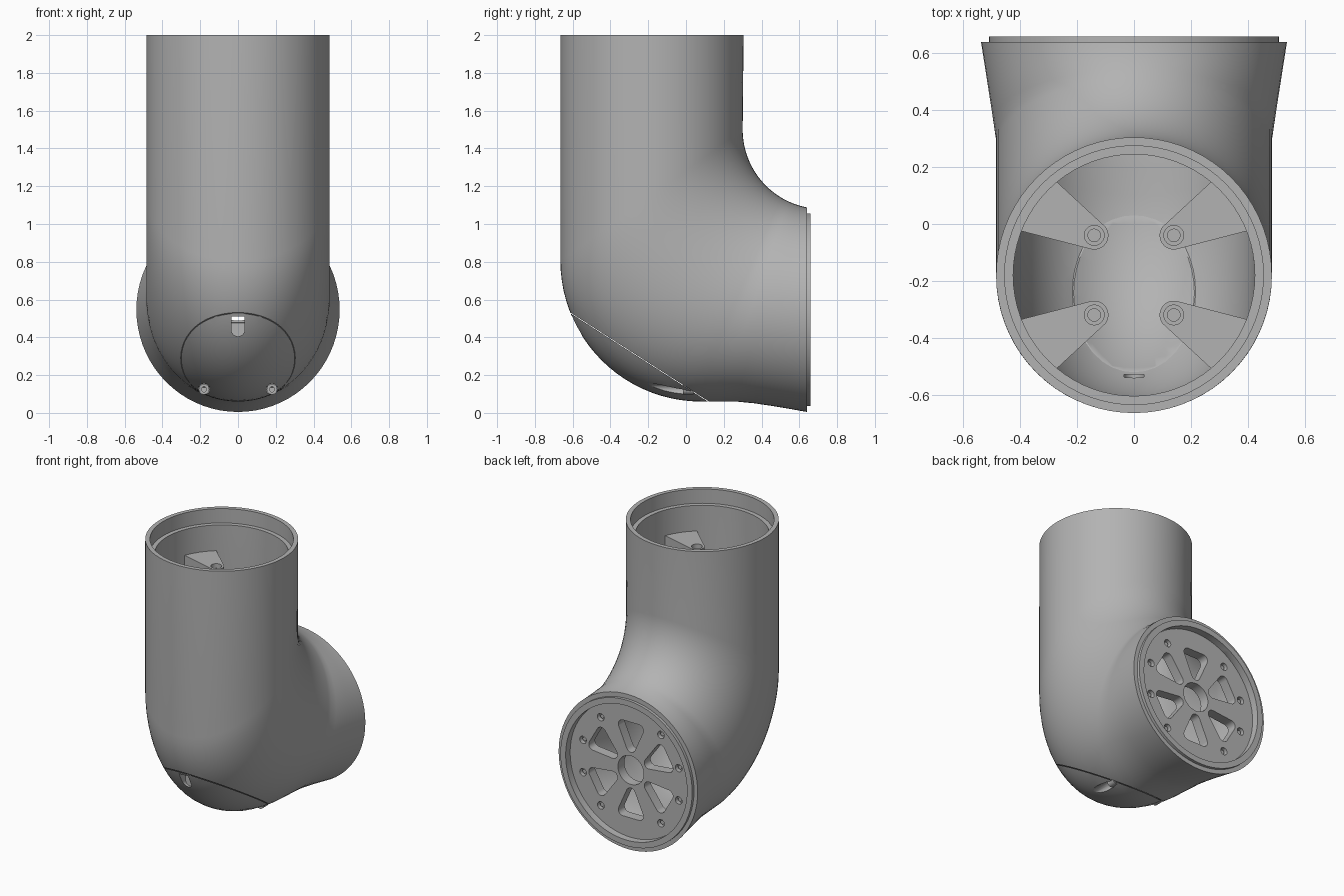
import bpy, bmesh
from math import sin, cos, radians, pi
from mathutils import Vector

cube = bpy.data.objects.get("Cube")
if cube:
    bpy.data.objects.remove(cube, do_unlink=True)

grey = bpy.data.materials.new("plain_grey")
grey.use_nodes = True
COLOUR = (0.45, 0.45, 0.45, 1)
grey.diffuse_color = COLOUR
grey.node_tree.nodes["Principled BSDF"].inputs["Base Color"].default_value = COLOUR

SIDES = 72
TUBE_Y, FLANGE_Z = -0.18, 0.546


def finish(name, bm):
    bmesh.ops.recalc_face_normals(bm, faces=bm.faces[:])
    mesh = bpy.data.meshes.new(name)
    bm.to_mesh(mesh)
    bm.free()
    obj = bpy.data.objects.new(name, mesh)
    obj.data.materials.append(grey)
    bpy.context.collection.objects.link(obj)
    return obj


def activate(obj):
    bpy.ops.object.select_all(action="DESELECT")
    obj.select_set(True)
    bpy.context.view_layer.objects.active = obj


def prisms(name, outlines, axis, a, b):
    """Extrude one or more flat outlines along an axis from a to b."""
    place = {"x": lambda u, v, h: (h, u, v),
             "y": lambda u, v, h: (u, h, v),
             "z": lambda u, v, h: (u, v, h)}[axis]
    bm = bmesh.new()
    for pts in outlines:
        low = [bm.verts.new(place(u, v, a)) for u, v in pts]
        high = [bm.verts.new(place(u, v, b)) for u, v in pts]
        bm.faces.new(low)
        bm.faces.new(high)
        for i in range(len(pts)):
            j = (i + 1) % len(pts)
            bm.faces.new((low[i], low[j], high[j], high[i]))
    return finish(name, bm)


def cut(target, outlines, axis, a, b):
    cutter = prisms("cutter", outlines, axis, a, b)
    cutter.hide_render = True
    mod = target.modifiers.new("cut", "BOOLEAN")
    mod.operation, mod.solver, mod.object = "DIFFERENCE", "EXACT", cutter
    activate(target)
    bpy.ops.object.modifier_apply(modifier=mod.name)
    bpy.data.objects.remove(cutter, do_unlink=True)


def smooth(obj):
    activate(obj)
    bpy.ops.object.shade_smooth_by_angle(angle=radians(30))


def arc(cx, cy, r, start, end, n):
    angles = [radians(start + (end - start) * i / n) for i in range(n + 1)]
    return [(cx + r * cos(t), cy + r * sin(t)) for t in angles]


def circle(cx, cy, r, n=24):
    return arc(cx, cy, r, 0, 360, n)[:-1]


# Elbow shell: each ring spans an outer-bend point and an inner-bend point
def section(outer, inner, width, inset=0.0):
    o, i = Vector((0, *outer)), Vector((0, *inner))
    mid, half = (o + i) / 2, (i - o) / 2
    half *= (half.length - inset) / half.length
    side = Vector((width - inset, 0, 0))
    return [mid + half * cos(2 * pi * k / SIDES) + side * sin(2 * pi * k / SIDES)
            for k in range(SIDES)]


def tube_ring(z, r):
    return section((TUBE_Y - r, z), (TUBE_Y + r, z), r)


def flange_ring(y, r):
    return section((y, FLANGE_Z - r), (y, FLANGE_Z + r), r)


def inner_bend(deg):
    return (0.72 - 0.42 * cos(radians(deg)), 1.5 - 0.42 * sin(radians(deg)))


bends = []
STEPS, FLARE = 22, 6
for k in range(STEPS + 1):
    t = k / STEPS
    a = t * pi / 2
    bends.append(((0.08 - 0.745 * cos(a), 0.805 - 0.745 * sin(a)), inner_bend(62 * t), 0.485))
for k in range(1, FLARE + 1):
    s = k / FLARE
    y = 0.08 + 0.56 * s
    drop = max(0, (y - 0.28) / 0.36) ** 1.2
    bends.append(((y, 0.06 - 0.055 * drop), inner_bend(62 + 17 * s), 0.485 + 0.053 * s))

loops = [tube_ring(2.0, 0.485)]
loops += [section(*b) for b in bends]
loops += [flange_ring(0.64, 0.51), flange_ring(0.66, 0.51),
          flange_ring(0.66, 0.47), flange_ring(0.61, 0.47)]
loops += [section(*b, inset=0.06) for b in reversed(bends[:-2])]
loops += [tube_ring(1.9, 0.425), tube_ring(1.9, 0.455), tube_ring(2.0, 0.455)]

bm = bmesh.new()
rows = [[bm.verts.new(p) for p in loop] for loop in loops]
for r, row in enumerate(rows):
    nxt = rows[(r + 1) % len(rows)]
    for k in range(SIDES):
        j = (k + 1) % SIDES
        bm.faces.new((row[k], row[j], nxt[j], nxt[k]))
shell = finish("elbow_shell", bm)

# Front slot, screw recesses and the seam of the lower front cap
slot = arc(0, 0.44, 0.035, 180, 360, 12) + [(0.035, 0.51), (-0.035, 0.51)]
cut(shell, [slot], "y", -0.8, -0.53)
cut(shell, [circle(s * 0.18, 0.125, 0.03) for s in (-1, 1)], "y", -0.5, 0)
cut(shell, [[(-0.8, 0.648), (0.2, 0.006), (0.2, 0.01), (-0.8, 0.652)]], "x", -0.6, 0.6)
smooth(shell)

# Cap screws
for s, label in ((1, "left"), (-1, "right")):
    screw = prisms(label + "_cap_screw", [circle(s * 0.18, 0.125, 0.028)], "y", -0.015, 0.04)
    cut(screw, [circle(s * 0.18, 0.125, 0.014)], "y", -0.1, 0.005)
    smooth(screw)

# End plate with hub hole, six rounded windows and eight screw holes
plate = prisms("end_plate", [circle(0, FLANGE_Z, 0.475, SIDES)], "y", 0.54, 0.61)
window = (arc(0.3, -0.062, 0.035, -114, 0, 6) + arc(0.3, 0.062, 0.035, 0, 114, 6)
          + arc(0.16, 0, 0.035, 114, 246, 6))
openings = [circle(0, FLANGE_Z, 0.1, 36)]
for k in range(6):
    c, s = cos(radians(90 + 60 * k)), sin(radians(90 + 60 * k))
    openings.append([(u * c - v * s, FLANGE_Z + u * s + v * c) for u, v in window])
cut(plate, openings, "y", 0.4, 0.8)
spots = [(0.387 * cos(radians(d)), FLANGE_Z + 0.387 * sin(radians(d)))
         for q in (0, 180) for d in (q + 17, q + 53, q - 17, q - 53)]
cut(plate, [circle(x, z, 0.026, 16) for x, z in spots], "y", 0.58, 0.8)
smooth(plate)
plate_screws = prisms("plate_screws", [circle(x, z, 0.014, 12) for x, z in spots], "y", 0.57, 0.595)
smooth(plate_screws)

# Four mounting bosses inside the top opening
profile = arc(0.14, 0.14, 0.05, 143, 287, 14) + arc(0, 0, 0.45, 21, 50, 6)
for sx, side in ((1, "left"), (-1, "right")):
    for sy, end in ((1, "back"), (-1, "front")):
        boss = prisms(f"{end}_{side}_boss",
                      [[(sx * x, TUBE_Y + sy * y) for x, y in profile]], "z", 1.54, 1.72)
        hx, hy = sx * 0.14, TUBE_Y + sy * 0.14
        cut(boss, [circle(hx, hy, 0.035)], "z", 1.69, 1.8)
        cut(boss, [circle(hx, hy, 0.022)], "z", 1.6, 1.8)
        smooth(boss)
